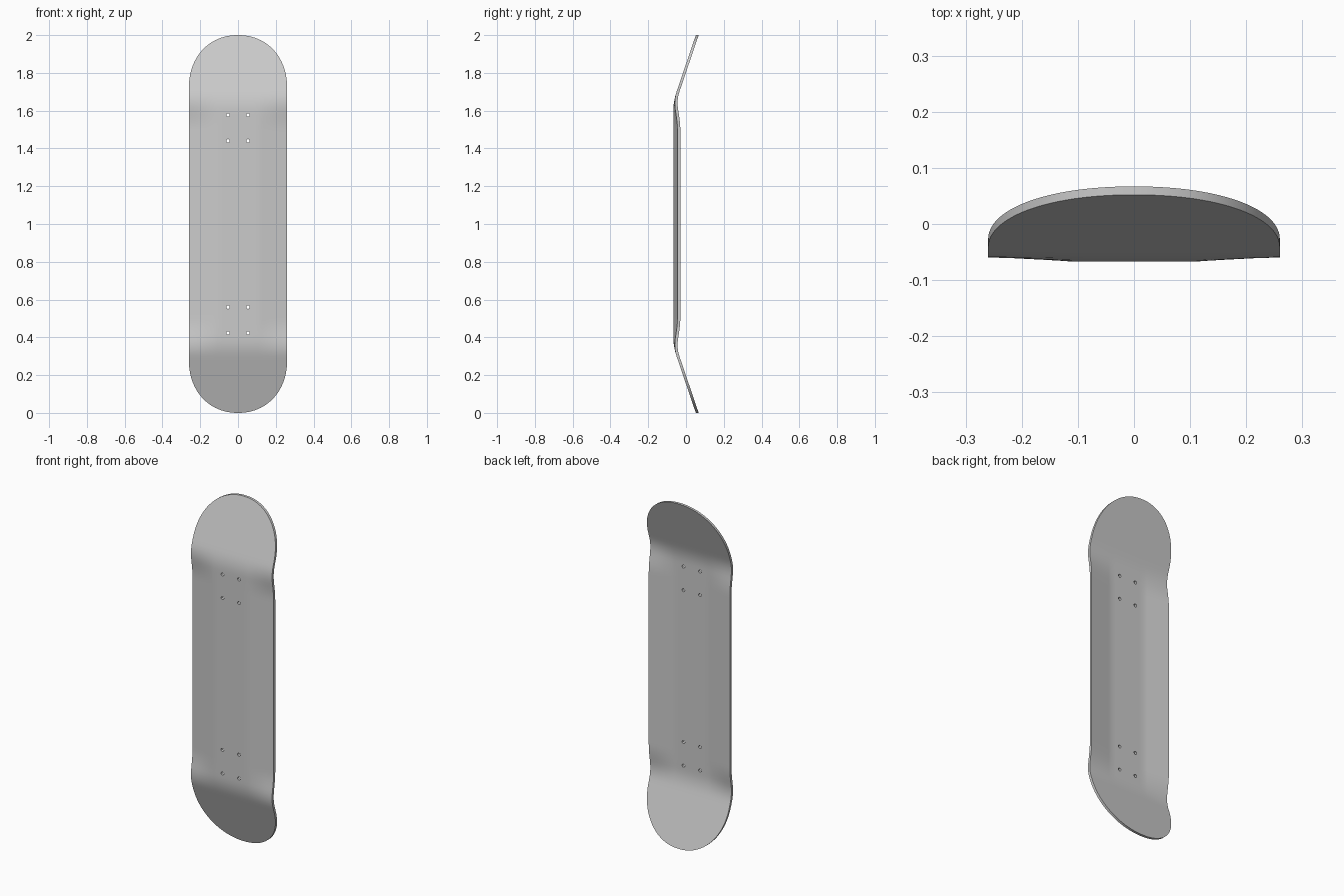
import bpy, bmesh, math

cube = bpy.data.objects.get("Cube")
if cube:
    bpy.data.objects.remove(cube, do_unlink=True)

HALF_W, NOSE, FLAT = 0.26, 0.28, 0.11
THICK, FRONT = 0.015, -0.067

grey = bpy.data.materials.new("plain_grey")
grey.use_nodes = True
grey.diffuse_color = (0.6, 0.6, 0.6, 1)
grey.node_tree.nodes["Principled BSDF"].inputs["Base Color"].default_value = grey.diffuse_color


def kick(d):
    """Bend of nose and tail: a short arc, then a straight ramp."""
    t = max(0, d - 0.6)
    return 0.34 * (t * t / 0.2 if t < 0.1 else t - 0.05)


def concave(x, d):
    """Raised side rails that fade out before the kicks."""
    t = min(1, max(0, (d - 0.5) / 0.2))
    fade = 1 - t * t * (3 - 2 * t)
    return 0.022 * fade * max(0, abs(x) - FLAT) / (HALF_W - FLAT)


# Rows along the board (distance from middle, half width), rounded at the ends
rows = [(0, HALF_W), (0.25, HALF_W)]
rows += [(0.48 + 0.02 * i, HALF_W) for i in range(12)]
for i in range(25):
    a = math.pi / 2 * i / 24
    rows.append((1 - NOSE + NOSE * math.sin(a) ** 0.94, HALF_W * max(0, math.cos(a)) ** 0.94))
rows = [(-d, w) for d, w in reversed(rows[1:])] + rows
half_cols = [0.04, 0.08, FLAT, 0.13, 0.17, 0.215, HALF_W]
cols = [-x for x in reversed(half_cols)] + [0] + half_cols

# Deck: one curved sheet, thickened toward the back
bm = bmesh.new()
grid = []
for d, w in rows:
    line = []
    for c in cols:
        x = c / HALF_W * w
        y = FRONT + kick(abs(d)) + concave(x, abs(d))
        line.append(bm.verts.new((x, y, 1 + d)))
    grid.append(line)
for lo, hi in zip(grid, grid[1:]):
    for i in range(len(cols) - 1):
        bm.faces.new((lo[i], lo[i + 1], hi[i + 1], hi[i]))
bmesh.ops.remove_doubles(bm, verts=bm.verts[:], dist=1e-4)
ext = bmesh.ops.extrude_face_region(bm, geom=bm.faces[:], use_keep_orig=True)
back = [v for v in ext["geom"] if isinstance(v, bmesh.types.BMVert)]
bmesh.ops.translate(bm, verts=back, vec=(0, THICK, 0))
bmesh.ops.recalc_face_normals(bm, faces=bm.faces[:])
mesh = bpy.data.meshes.new("deck")
bm.to_mesh(mesh)
bm.free()
deck = bpy.data.objects.new("deck", mesh)
bpy.context.collection.objects.link(deck)
mesh.materials.append(grey)

# Bolt holes: four through each end of the flat
bm = bmesh.new()
for dz in (-0.577, -0.44, 0.44, 0.577):
    for x in (-0.053, 0.053):
        made = bmesh.ops.create_cone(bm, cap_ends=True, segments=16,
                                     radius1=0.009, radius2=0.009, depth=0.1)
        for v in made["verts"]:
            px, py, pz = v.co
            v.co = (x + px, FRONT - pz, 1 + dz + py)
bmesh.ops.recalc_face_normals(bm, faces=bm.faces[:])
mesh = bpy.data.meshes.new("bolt_hole_cutter")
bm.to_mesh(mesh)
bm.free()
mesh.materials.append(grey)
cutter = bpy.data.objects.new("bolt_hole_cutter", mesh)
bpy.context.collection.objects.link(cutter)
cutter.hide_render = True

bpy.ops.object.select_all(action="DESELECT")
bpy.context.view_layer.objects.active = deck
deck.select_set(True)
cut = deck.modifiers.new("bolt_holes", "BOOLEAN")
cut.operation = "DIFFERENCE"
cut.solver = "EXACT"
cut.object = cutter
bpy.ops.object.modifier_apply(modifier=cut.name)
bpy.data.objects.remove(cutter, do_unlink=True)
bpy.ops.object.shade_smooth_by_angle(angle=math.radians(30))
